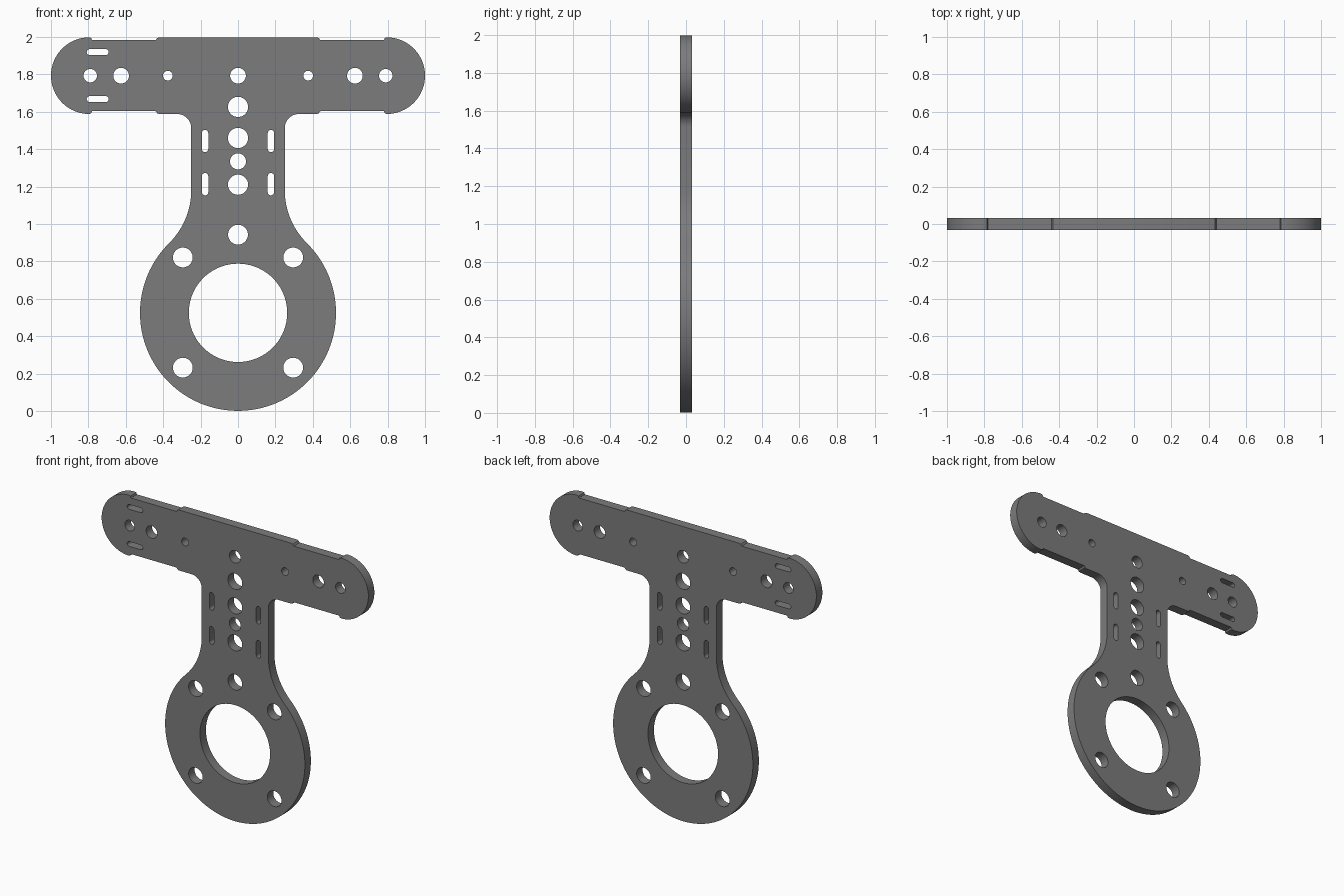
import bpy, bmesh
from math import sin, cos, pi, radians, sqrt, atan2, degrees

if "Cube" in bpy.data.objects:
    bpy.data.objects.remove(bpy.data.objects["Cube"])

HALF_THICK = 0.032
RING_Z, RING_R = 0.525, 0.524
BAR_Z, END_X, END_R = 1.793, 0.795, 0.205
NECK_X = 0.25


def arc(cx, cz, r, a0, a1, n):
    return [(cx + r * cos(radians(a0 + (a1 - a0) * i / n)),
             cz + r * sin(radians(a0 + (a1 - a0) * i / n))) for i in range(n + 1)]


def circle(cx, cz, r, n=32):
    return arc(cx, cz, r, 0, 360, n)[:-1]


def slot(cx, cz, length, width, vertical):
    r, h = width / 2, (length - width) / 2
    pts = arc(h, 0, r, -90, 90, 8) + arc(-h, 0, r, 90, 270, 8)
    return [(cx - z, cz + x) if vertical else (cx + x, cz + z) for x, z in pts]


# Right half of the outline, bottom to top
R = 0.4
fillet_dz = sqrt((RING_R + R) ** 2 - (NECK_X + R) ** 2)
touch = degrees(atan2(fillet_dz, NECK_X + R))
half = arc(0, RING_Z, RING_R, -90, touch, 48)
half += arc(NECK_X + R, RING_Z + fillet_dz, R, 180 + touch, 180, 12)[1:]
half += arc(NECK_X + 0.075, BAR_Z - END_R - 0.075, 0.075, 180, 90, 10)
step = [(0.42, 0.205), (0.432, 0.201), (0.44, 0.19), (0.78, 0.19), (0.785, 0.201)]
half += [(x, BAR_Z - d) for x, d in step]
half += arc(END_X, BAR_Z, END_R, -90, 90, 40)
half += [(x, BAR_Z + d) for x, d in reversed(step)]
outline = half + [(-x, z) for x, z in reversed(half) if x > 1e-4]

# Bore, centre-line holes and mirrored holes
loops = [outline, circle(0, RING_Z, 0.263, 72)]
for z, r in [(BAR_Z, 0.042), (1.626, 0.054), (1.460, 0.054),
             (1.335, 0.043), (1.210, 0.054), (0.943, 0.053)]:
    loops.append(circle(0, z, r))
for s in (-1, 1):
    for x, z, r in [(0.79, BAR_Z, 0.036), (0.625, BAR_Z, 0.042), (0.375, BAR_Z, 0.026),
                    (0.295, 0.821, 0.053), (0.295, 0.232, 0.053)]:
        loops.append(circle(s * x, z, r))
    for z in (1.444, 1.213):
        loops.append(slot(s * 0.176, z, 0.12, 0.034, True))
# Tie slots on the left end only
for z in (1.919, 1.668):
    loops.append(slot(-0.75, z, 0.118, 0.032, False))

# Filled, extruded profile
curve = bpy.data.curves.new("mounting_plate", 'CURVE')
curve.dimensions = '2D'
curve.fill_mode = 'BOTH'
curve.extrude = HALF_THICK
for pts in loops:
    sp = curve.splines.new('POLY')
    sp.points.add(len(pts) - 1)
    for p, (x, z) in zip(sp.points, pts):
        p.co = (x, z, 0, 1)
    sp.use_cyclic_u = True
plate = bpy.data.objects.new("mounting_plate", curve)
bpy.context.collection.objects.link(plate)
plate.rotation_euler = (pi / 2, 0, 0)
bpy.context.view_layer.objects.active = plate
plate.select_set(True)
bpy.ops.object.convert(target='MESH')
plate = bpy.context.object
bpy.ops.object.transform_apply(rotation=True)

# Weld caps to walls
bm = bmesh.new()
bm.from_mesh(plate.data)
bmesh.ops.remove_doubles(bm, verts=bm.verts, dist=1e-4)
bmesh.ops.recalc_face_normals(bm, faces=bm.faces)
bm.to_mesh(plate.data)
bm.free()
bpy.ops.object.shade_smooth_by_angle(angle=radians(35))

# Dark plate colour
mat = bpy.data.materials.new("dark_grey")
mat.diffuse_color = (0.2, 0.2, 0.2, 1)
mat.use_nodes = True
mat.node_tree.nodes["Principled BSDF"].inputs["Base Color"].default_value = mat.diffuse_color
plate.data.materials.clear()
plate.data.materials.append(mat)
